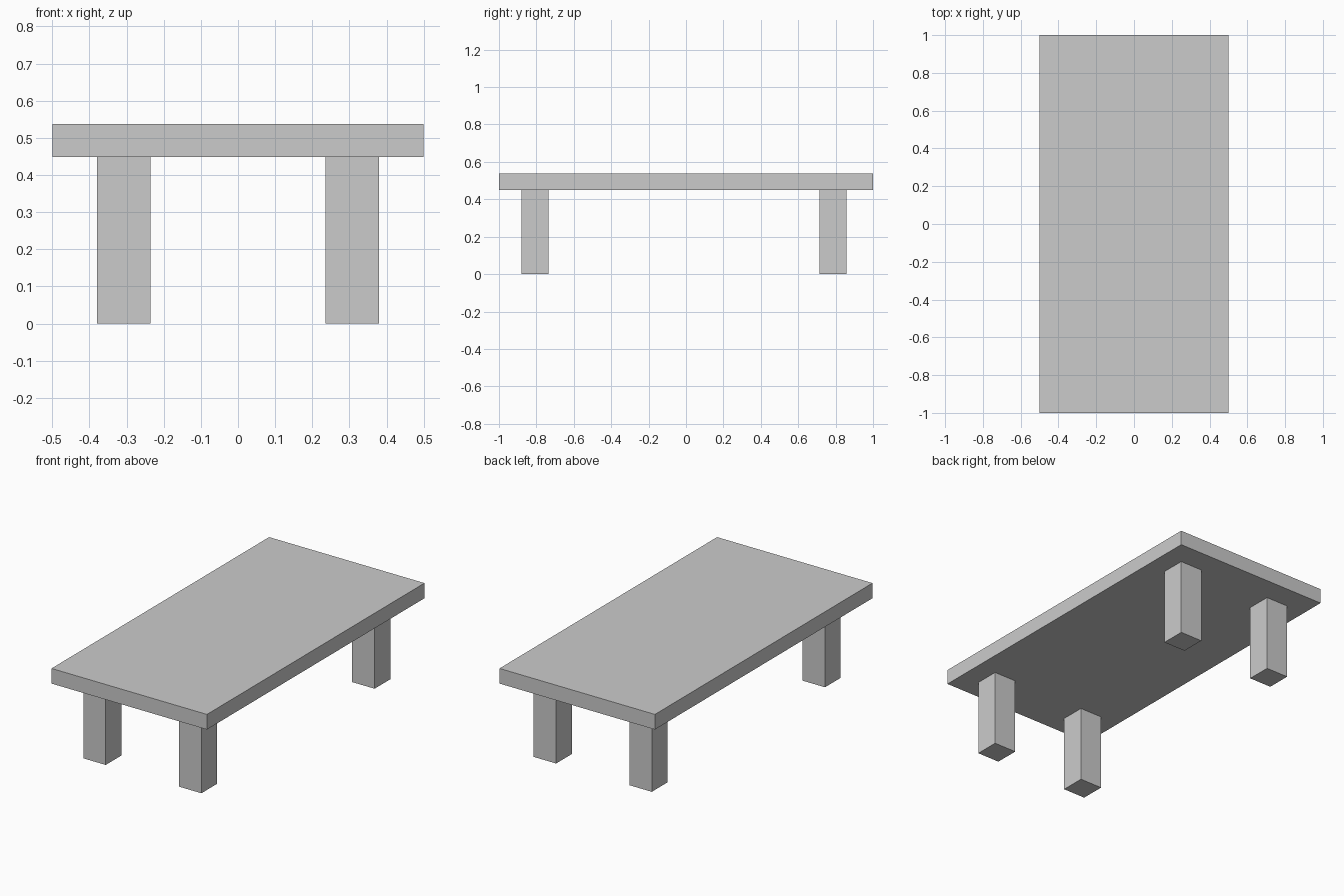
import bpy

if "Cube" in bpy.data.objects:
    bpy.data.objects.remove(bpy.data.objects["Cube"])


def box(name, x, y, z):
    """Add a box spanning the given (min, max) ranges."""
    bpy.ops.mesh.primitive_cube_add(size=1, location=[sum(r) / 2 for r in (x, y, z)])
    ob = bpy.context.object
    ob.name = name
    ob.scale = [r[1] - r[0] for r in (x, y, z)]
    bpy.ops.object.transform_apply(location=False, rotation=False, scale=True)
    return ob


LEG_HEIGHT = 0.449
LEG_X = 0.308
LEG_HALF = 0.072

# Table top slab
box("table_top", (-0.5, 0.5), (-1, 1), (LEG_HEIGHT, 0.537))

# Four square legs, the back pair set in slightly further than the front pair
for end, y in (("front", -0.807), ("back", 0.785)):
    for side, x in (("left", -LEG_X), ("right", LEG_X)):
        box(f"{end}_{side}_leg",
            (x - LEG_HALF, x + LEG_HALF),
            (y - LEG_HALF, y + LEG_HALF),
            (0, LEG_HEIGHT))
